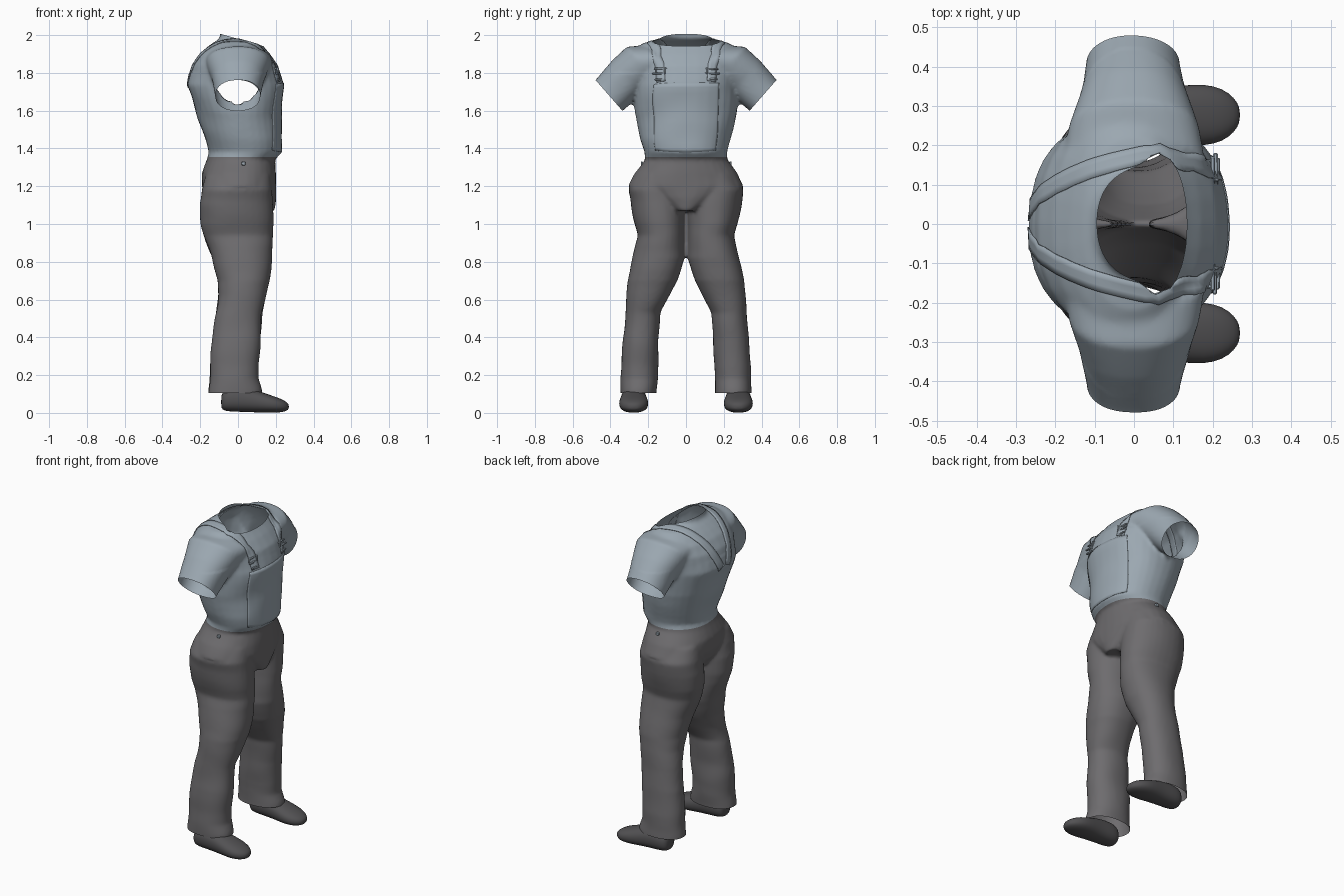
import bpy, bmesh, math
from mathutils import Vector, noise

cube = bpy.data.objects.get("Cube")
if cube:
    bpy.data.objects.remove(cube)


def material(name, rgb):
    m = bpy.data.materials.new(name)
    m.use_nodes = True
    m.diffuse_color = (*rgb, 1)
    m.node_tree.nodes["Principled BSDF"].inputs["Base Color"].default_value = (*rgb, 1)
    return m


BLUE = material("dusty blue cloth", (0.33, 0.39, 0.44))
GREY = material("warm grey cloth", (0.155, 0.15, 0.157))
DARK = material("charcoal leather", (0.085, 0.083, 0.087))


def finish(name, bm, mat, angle=50):
    me = bpy.data.meshes.new(name)
    bm.to_mesh(me)
    bm.free()
    ob = bpy.data.objects.new(name, me)
    bpy.context.collection.objects.link(ob)
    me.materials.append(mat)
    bpy.ops.object.select_all(action="DESELECT")
    ob.select_set(True)
    bpy.context.view_layer.objects.active = ob
    bpy.ops.object.shade_smooth_by_angle(angle=math.radians(angle))
    return ob


def loft(bm, rings, power=2.2, n=32):
    """Closed skin through rings given as (centre, half axis, half axis)."""
    loops = []
    for c, u, v in rings:
        loop = []
        for i in range(n):
            a = 2 * math.pi * i / n
            co, si = math.cos(a), math.sin(a)
            p = Vector(c) + Vector(u) * math.copysign(abs(co) ** (2 / power), co)
            loop.append(bm.verts.new(p + Vector(v) * math.copysign(abs(si) ** (2 / power), si)))
        loops.append(loop)
    for a, b in zip(loops, loops[1:]):
        for i in range(n):
            j = (i + 1) % n
            bm.faces.new((a[i], a[j], b[j], b[i]))
    bm.faces.new(loops[0])
    bm.faces.new(loops[-1])


def level(z, x0, x1, y0, y1):
    return ((x0 + x1) / 2, (y0 + y1) / 2, z), ((x1 - x0) / 2, 0, 0), (0, (y1 - y0) / 2, 0)


# Solid clothed figure: torso with pelvis, legs, sleeves
solid = bmesh.new()
torso = [(1.07, -.12, .195, .07), (1.14, -.17, .203, .2), (1.2, -.19, .203, .305),
         (1.27, -.19, .2, .27), (1.34, -.165, .195, .218), (1.38, -.155, .232, .218),
         (1.45, -.175, .23, .24), (1.59, -.22, .227, .272), (1.735, -.27, .244, .28),
         (1.84, -.243, .212, .29), (1.9, -.205, .17, .285), (1.935, -.165, .14, .265),
         (1.96, -.13, .122, .22), (1.975, -.105, .117, .145), (1.99, -.095, .115, .132),
         (2.05, -.09, .112, .13)]
loft(solid, [level(z, a, b, -w, w) for z, a, b, w in torso])
leg = [(1.26, -.17, .17, .02, .26), (1.18, -.192, .18, .01, .305), (1.1, -.203, .185, .004, .292),
       (1.0, -.2, .188, .006, .272), (.94, -.182, .184, .006, .258), (.82, -.138, .181, .006, .282),
       (.7, -.105, .17, .045, .307), (.62, -.104, .148, .088, .315), (.53, -.118, .127, .135, .322),
       (.39, -.138, .118, .145, .333), (.18, -.15, .108, .15, .346), (.12, -.156, .128, .155, .348),
       (.06, -.156, .128, .155, .348)]
sleeve = [(.13, 1.855, .185, .12), (.23, 1.845, .168, .125), (.315, 1.775, .138, .118),
          (.407, 1.68, .118, .11), (.47, 1.62, .114, .11)]
for s in (1, -1):
    loft(solid, [level(z, a, b, s * c, s * d) for z, a, b, c, d in leg])
    loft(solid, [((0, s * y, z), (w, 0, 0), (0, s * .66 * r, .75 * r)) for y, z, w, r in sleeve])
bmesh.ops.recalc_face_normals(solid, faces=solid.faces)

# Fuse the parts into one soft skin
body = finish("body_form", solid, BLUE)
mod = body.modifiers.new("fuse", "REMESH")
mod.mode = "VOXEL"
mod.voxel_size = 0.01
mod = body.modifiers.new("soften", "SMOOTH")
mod.iterations = 7
fused = bpy.data.meshes.new_from_object(body.evaluated_get(bpy.context.evaluated_depsgraph_get()))
bpy.data.objects.remove(body)
bm = bmesh.new()
bm.from_mesh(fused)
bm.normal_update()

# Cloth wrinkles
for v in bm.verts:
    f = noise.noise(Vector((v.co.x * 5, v.co.y * 5, v.co.z * 8)))
    v.co += v.normal * f * (.006 if v.co.z < 1.8 else .002)


def cut(bm, point, normal, region):
    """Open the skin: remove what lies beyond a plane inside a region."""
    point, normal = Vector(point), Vector(normal)
    faces = [f for f in bm.faces if region(f.calc_center_median())]
    geom = set(faces)
    for f in faces:
        geom.update(f.edges, f.verts)
    bmesh.ops.bisect_plane(bm, geom=list(geom), plane_co=point, plane_no=normal)
    gone = [f for f in bm.faces if region(f.calc_center_median())
            and (f.calc_center_median() - point).dot(normal) > 0]
    bmesh.ops.delete(bm, geom=gone, context="FACES")


# Neck, trouser hem and sleeve openings
cut(bm, (-.09, 0, 2.006), (.275, 0, .96), lambda c: c.z > 1.85)
cut(bm, (0, 0, .105), (0, 0, -1), lambda c: c.z < .3)
for s in (1, -1):
    cut(bm, (0, s * .407, 1.68), (0, s * .753, -.658), lambda c: c.z > 1.5 and c.y * s > .315)

# Split at the waist
WAIST = 1.355
low = bm.copy()
cut(bm, (0, 0, WAIST), (0, 0, -1), lambda c: True)
cut(low, (0, 0, WAIST), (0, 0, 1), lambda c: True)
shirt = finish("shirt", bm, BLUE)
trousers = finish("trousers", low, GREY)


def snap(ob, p, lift):
    _, loc, nor, _ = ob.closest_point_on_mesh(Vector(p))
    return loc + nor * lift, nor


def ribbon(name, ob, path, width, cols=3, steps=6, lift=.002):
    """Thin band laid on a surface along a rough path."""
    pts = [Vector(a).lerp(Vector(b), i / steps) for a, b in zip(path, path[1:]) for i in range(steps)]
    pts.append(Vector(path[-1]))
    mid = [snap(ob, p, 0) for p in pts]
    rows, band = [], bmesh.new()
    for i, (p, nor) in enumerate(mid):
        t = mid[min(i + 1, len(mid) - 1)][0] - mid[max(i - 1, 0)][0]
        side = t.cross(nor).normalized() * width
        rows.append([band.verts.new(snap(ob, p + side * (k / cols - .5), lift)[0]) for k in range(cols + 1)])
    for a, b in zip(rows, rows[1:]):
        for k in range(cols):
            band.faces.new((a[k], a[k + 1], b[k + 1], b[k]))
    bmesh.ops.recalc_face_normals(band, faces=band.faces)
    out = finish(name, band, BLUE)
    sol = out.modifiers.new("thickness", "SOLIDIFY")
    sol.thickness = .004
    sol.offset = 0


def box(name, centre, size):
    b = bmesh.new()
    bmesh.ops.create_cube(b, size=1)
    for v in b.verts:
        v.co = Vector(centre) + Vector(p * q for p, q in zip(v.co, size))
    ob = finish(name, b, BLUE)
    bev = ob.modifiers.new("rounded", "BEVEL")
    bev.width = .003


# Bib panel on the chest
ribbon("bib", shirt, [(.26, 0, 1.755), (.25, 0, 1.55), (.25, 0, 1.37)], .4, cols=24, lift=.001)

for s, side in ((1, "left"), (-1, "right")):
    # Shoulder straps, meeting between the shoulder blades
    ribbon(side + "_strap", shirt,
           [(.24, s * .145, 1.76), (.2, s * .145, 1.85), (.13, s * .16, 1.93), (.03, s * .175, 1.97),
            (-.09, s * .145, 1.96), (-.2, s * .09, 1.87), (-.27, s * .03, 1.73)], .05)
    # Buckle: crossbars and side bars
    for dz, w in ((.03, .07), (.003, .085), (-.03, .055)):
        p, _ = snap(shirt, (.23, s * .147, 1.8 + dz), .004)
        box(side + "_buckle_bar", p, (.012, w, .01))
    for dy in (-.03, .03):
        p, _ = snap(shirt, (.23, s * .147 + dy, 1.817), .004)
        box(side + "_buckle_side", p, (.012, .009, .035))
    # Hip button
    p, _ = snap(trousers, (.03, s * .24, 1.325), .003)
    box(side + "_hip_button", p, (.02, .012, .02))
    # Shoe
    shoe = bmesh.new()
    form = [(-.09, .035, .025, .09), (-.075, .058, .01, .125), (-.03, .068, .006, .14), (.05, .068, .004, .135),
            (.12, .076, .001, .112), (.18, .08, 0, .092), (.225, .068, .002, .076), (.255, .045, .009, .06),
            (.27, .018, .02, .045)]
    loft(shoe, [((x, s * .277, (a + b) / 2), (0, w, 0), (0, 0, (b - a) / 2)) for x, w, a, b in form], 2.3, 20)
    bmesh.ops.recalc_face_normals(shoe, faces=shoe.faces)
    ob = finish(side + "_shoe", shoe, DARK, 80)
    ob.modifiers.new("round", "SUBSURF").levels = 1
